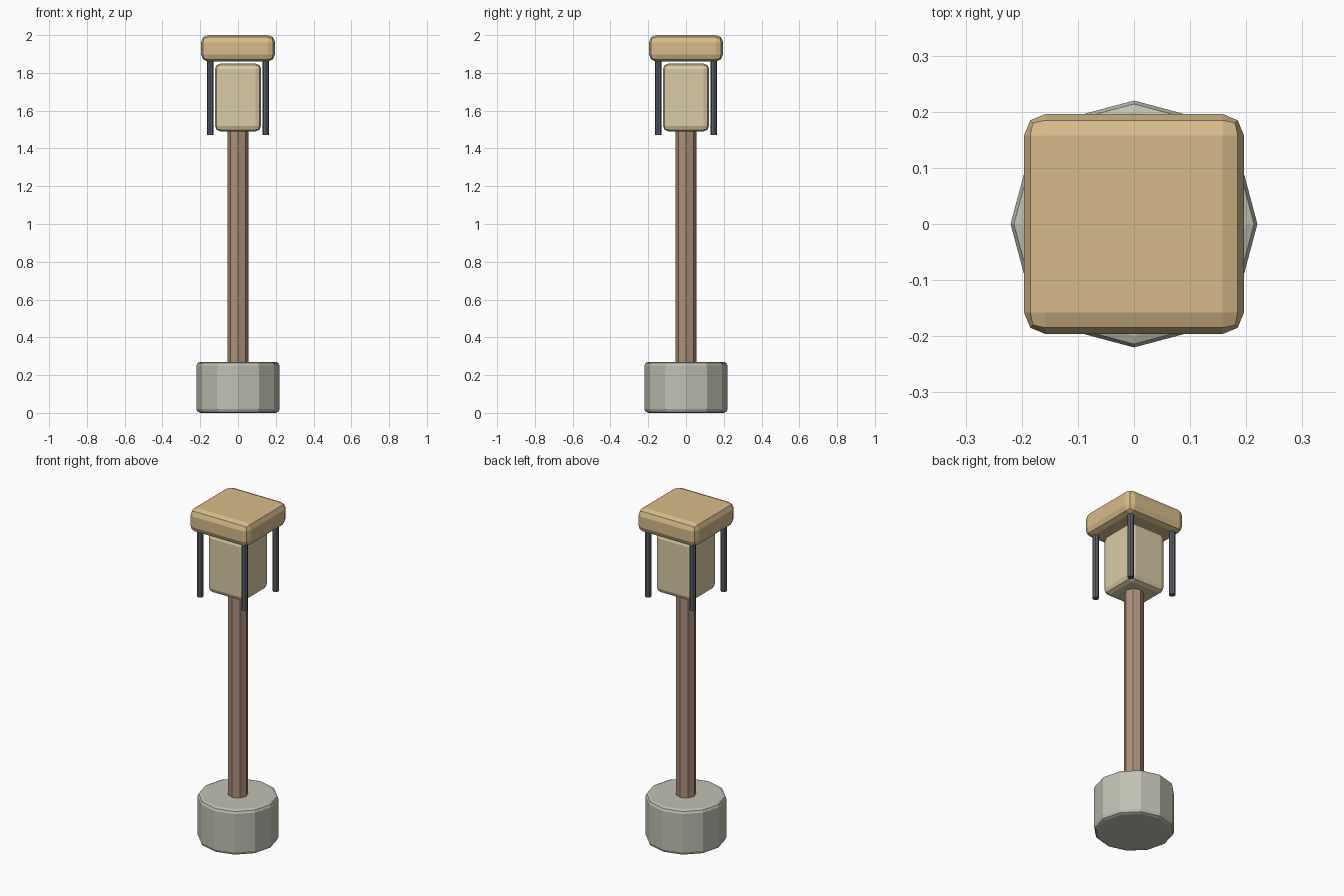
import bpy
from math import radians

if "Cube" in bpy.data.objects:
    bpy.data.objects.remove(bpy.data.objects["Cube"])


def material(name, rgb):
    mat = bpy.data.materials.new(name)
    mat.diffuse_color = (*rgb, 1)
    mat.use_nodes = True
    mat.node_tree.nodes["Principled BSDF"].inputs["Base Color"].default_value = mat.diffuse_color
    return mat


def finish(name, mat, bevel=0):
    obj = bpy.context.object
    obj.name = name
    obj.data.materials.append(mat)
    if bevel:
        mod = obj.modifiers.new("Bevel", 'BEVEL')
        mod.width = bevel
        mod.segments = 2
        mod.limit_method = 'ANGLE'
        mod.angle_limit = radians(30)
    return obj


def box(name, half, z0, z1, mat, bevel):
    bpy.ops.mesh.primitive_cube_add(size=1, location=(0, 0, (z0 + z1) / 2))
    obj = bpy.context.object
    obj.scale = (2 * half, 2 * half, z1 - z0)
    bpy.ops.object.transform_apply(location=False, rotation=False, scale=True)
    return finish(name, mat, bevel)


def cylinder(name, sides, r, z0, z1, mat, bevel=0, xy=(0, 0)):
    bpy.ops.mesh.primitive_cylinder_add(vertices=sides, radius=r, depth=z1 - z0,
                                        location=(*xy, (z0 + z1) / 2))
    return finish(name, mat, bevel)


stone = material("stone", (0.53, 0.53, 0.46))
wood = material("wood", (0.42, 0.28, 0.20))
glow = material("lamp_panel", (0.70, 0.60, 0.38))
tan = material("cap_wood", (0.68, 0.50, 0.26))
iron = material("iron", (0.11, 0.12, 0.14))

# Stone foot and post
cylinder("stone_base", 12, 0.22, 0.0, 0.27, stone, 0.02)
cylinder("post", 8, 0.055, 0.2, 1.52, wood)

# Lamp body and cap
box("lamp_body", 0.122, 1.49, 1.85, glow, 0.03)
box("lamp_cap", 0.196, 1.86, 2.0, tan, 0.038)

# Four corner rods hanging from the cap
for x in (-1, 1):
    for y in (-1, 1):
        cylinder("corner_rod", 8, 0.018, 1.47, 1.88, iron, 0, (x * 0.147, y * 0.147))
